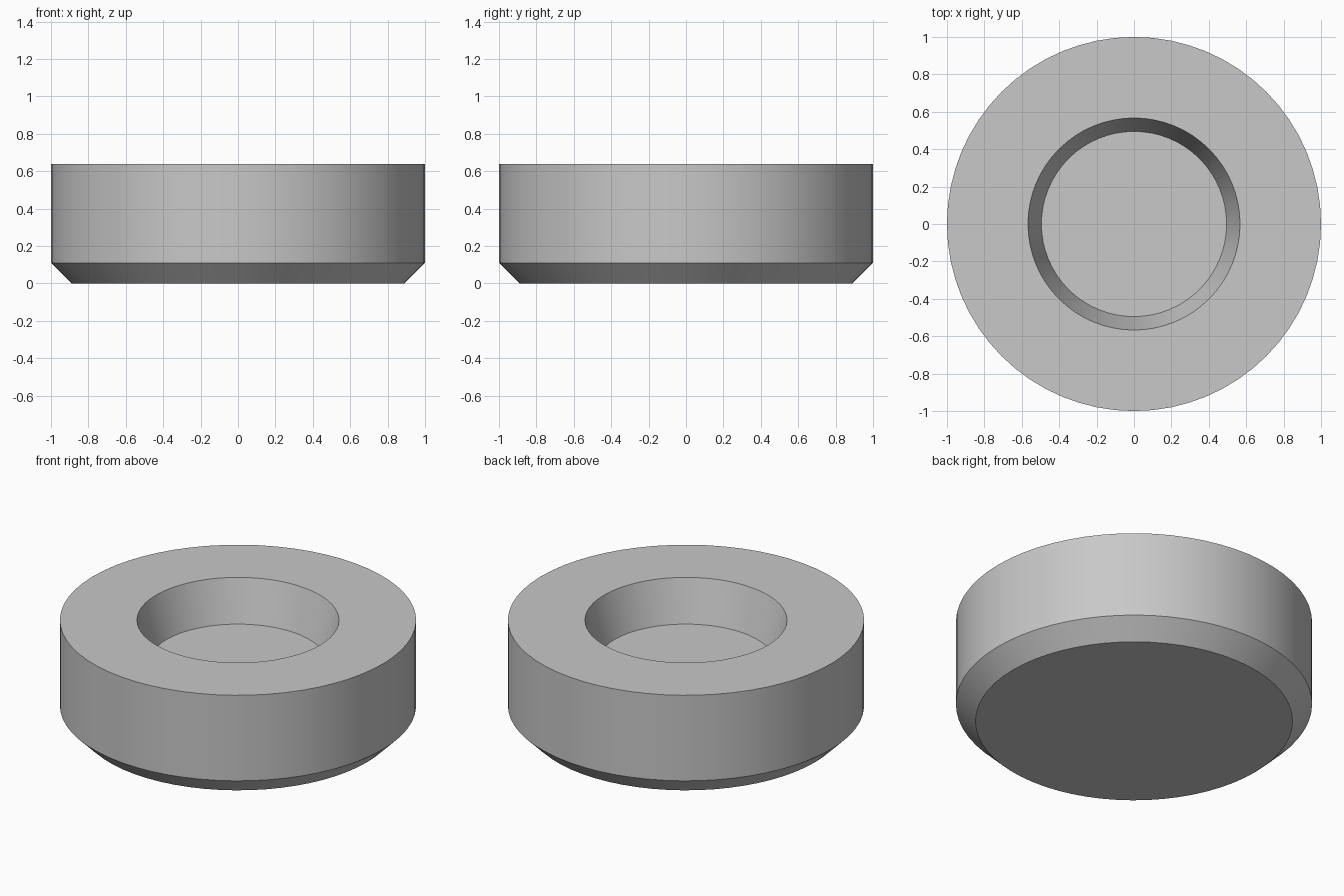
import bpy, bmesh
from math import pi, radians
from mathutils import Matrix

cube = bpy.data.objects.get("Cube")
if cube:
    bpy.data.objects.remove(cube)

SEGMENTS = 64

# Plain grey material
grey = bpy.data.materials.new("light_grey")
grey.use_nodes = True
colour = (0.58, 0.58, 0.58, 1)
grey.diffuse_color = colour
grey.node_tree.nodes["Principled BSDF"].inputs["Base Color"].default_value = colour

# Radius and height: base edge, chamfer, rim, recess mouth, recess floor
profile = [(0.89, 0), (1, 0.11), (1, 0.64), (0.567, 0.64), (0.495, 0.384)]


def lathe(name, points, material):
    """Stack rings along the profile, bridge them and cap both ends."""
    bm = bmesh.new()
    rings = [bmesh.ops.create_circle(bm, segments=SEGMENTS, radius=r,
                                     matrix=Matrix.Translation((0, 0, z)))["verts"]
             for r, z in points]
    for low, high in zip(rings, rings[1:]):
        for i in range(SEGMENTS):
            j = (i + 1) % SEGMENTS
            bm.faces.new((low[i], low[j], high[j], high[i]))
    bm.faces.new(rings[0])
    bm.faces.new(rings[-1])
    bmesh.ops.recalc_face_normals(bm, faces=bm.faces)
    mesh = bpy.data.meshes.new(name)
    bm.to_mesh(mesh)
    bm.free()
    mesh.materials.append(material)
    obj = bpy.data.objects.new(name, mesh)
    bpy.context.collection.objects.link(obj)
    return obj


# Round foot with chamfered base and tapered recess
foot = lathe("round_foot", profile, grey)
bpy.ops.object.select_all(action="DESELECT")
foot.select_set(True)
bpy.context.view_layer.objects.active = foot
bpy.ops.object.shade_smooth_by_angle(angle=radians(30))
